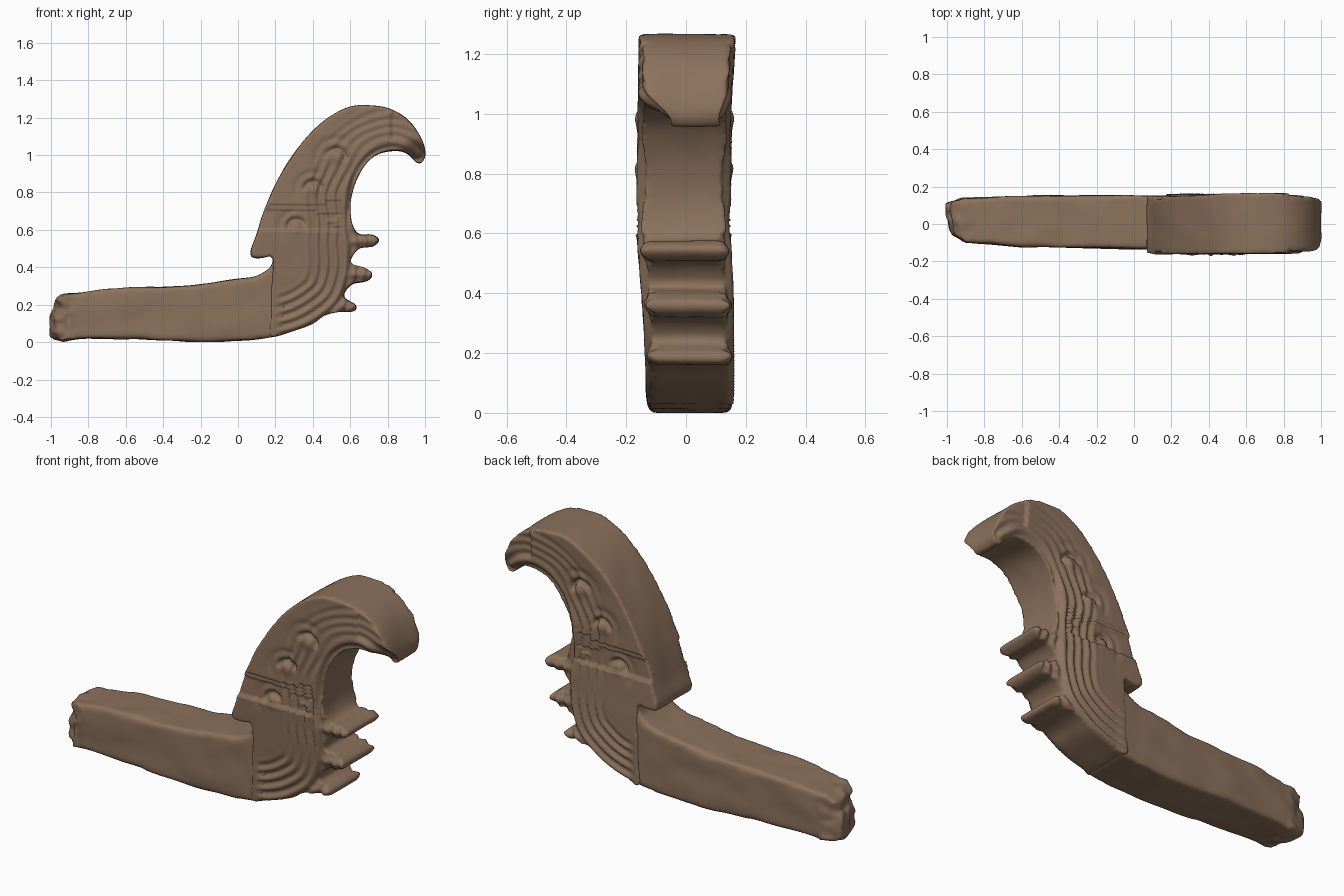
import bpy, bmesh, math
from mathutils import Vector, noise, kdtree

if "Cube" in bpy.data.objects:
    bpy.data.objects.remove(bpy.data.objects["Cube"])

wood = bpy.data.materials.new("brown_wood")
wood.diffuse_color = (0.262, 0.168, 0.108, 1)
wood.use_nodes = True
wood.node_tree.nodes["Principled BSDF"].inputs["Base Color"].default_value = wood.diffuse_color
T = 0.15  # half thickness of the raw slabs


def spline(pts, closed=True, steps=5):
    """Catmull-Rom curve through the points."""
    n, out = len(pts), []
    for i in range(n if closed else n - 1):
        idx = [(i + k) % n if closed else min(max(i + k, 0), n - 1) for k in (-1, 0, 1, 2)]
        a, b, c, d = (Vector(pts[j]) for j in idx)
        for s in range(steps):
            t = s / steps
            out.append(0.5 * (2 * b + (c - a) * t + (2 * a - 5 * b + 4 * c - d) * t * t
                              + (3 * b - a - 3 * c + d) * t ** 3))
    return out


def lerp_table(table, v):
    """Piecewise linear lookup of (key, value) pairs."""
    if v <= table[0][0]:
        return table[0][1]
    for (a, p), (b, q) in zip(table, table[1:]):
        if v <= b:
            return p + (q - p) * (v - a) / (b - a)
    return table[-1][1]


def ramp(a, b, v):
    t = min(max((v - a) / (b - a), 0), 1)
    return t * t * (3 - 2 * t)


def slab(name, outline, voxel, shape):
    """Extrude an XZ outline, remesh it finely, soften it, then shape each vertex."""
    bm = bmesh.new()
    face = bm.faces.new([bm.verts.new((p.x, -T, p.y)) for p in spline(outline)])
    ext = bmesh.ops.extrude_face_region(bm, geom=[face])["geom"]
    bmesh.ops.translate(bm, vec=(0, 2 * T, 0),
                        verts=[g for g in ext if isinstance(g, bmesh.types.BMVert)])
    bmesh.ops.recalc_face_normals(bm, faces=bm.faces)
    me = bpy.data.meshes.new(name)
    bm.to_mesh(me)
    bm.free()
    ob = bpy.data.objects.new(name, me)
    bpy.context.collection.objects.link(ob)
    m = ob.modifiers.new("remesh", 'REMESH')
    m.mode, m.voxel_size = 'VOXEL', voxel
    m = ob.modifiers.new("soften", 'SMOOTH')
    m.factor, m.iterations = 0.5, 7
    dg = bpy.context.evaluated_depsgraph_get()
    me = bpy.data.meshes.new_from_object(ob.evaluated_get(dg))
    ob.modifiers.clear()
    ob.data = me
    me.materials.clear()
    me.materials.append(wood)
    for v in me.vertices:
        v.co = shape(v.co.copy())
    for p in me.polygons:
        p.use_smooth = True
        p.material_index = 0
    return ob


# Beam: long tapering plank with a rough hewn left end
beam_outline = [(-0.96, 0.01), (-0.8, 0.02), (-0.5, 0.015), (-0.2, 0.0), (0, 0.008),
                (0.14, 0.02), (0.21, 0.04), (0.25, 0.12), (0.26, 0.3), (0.24, 0.44),
                (0.19, 0.46), (0.18, 0.41), (0.14, 0.375), (0.08, 0.35), (0, 0.338),
                (-0.1, 0.325), (-0.25, 0.302), (-0.4, 0.295), (-0.65, 0.288), (-0.8, 0.272),
                (-0.94, 0.252), (-0.98, 0.235), (-0.975, 0.19), (-1.0, 0.13), (-1.0, 0.05)]
BEAM_FRONT = [(-1, -0.06), (-0.93, -0.095), (-0.6, -0.122), (0, -0.132), (0.3, -0.128)]
BEAM_BACK = [(-1, 0.115), (-0.9, 0.138), (-0.5, 0.152), (0.3, 0.152)]


def shape_beam(c):
    lo, hi = lerp_table(BEAM_FRONT, c.x), lerp_table(BEAM_BACK, c.x)
    t = c.y / T
    y = (lo + hi) / 2 + t * (hi - lo) / 2
    end = 1 - ramp(-0.96, -0.84, c.x)
    fade = 1 - ramp(0.05, 0.18, c.x)
    wob = noise.noise_vector(Vector((c.x * 6, y * 9, c.z * 9)))
    rough = noise.noise_vector(Vector((c.x * 18, y * 16, c.z * 22)))
    d = wob * 0.006 * fade + rough * 0.016 * end
    # one edge of the broken end slants back
    return Vector((c.x + d.x + end * 0.03 * max(0, -t), y + d.y, max(c.z + d.z, 0)))


slab("beam", beam_outline, 0.014, shape_beam)

# Crest: hooked wave with three leaf points on its inner side
crest_outline = [(0.18, 0.03), (0.3, 0.06), (0.4, 0.1), (0.46, 0.14), (0.53, 0.16),
                 (0.62, 0.165), (0.63, 0.2), (0.565, 0.245), (0.61, 0.31), (0.69, 0.325),
                 (0.72, 0.365), (0.67, 0.4), (0.6, 0.425), (0.645, 0.5), (0.72, 0.51),
                 (0.755, 0.548), (0.71, 0.575), (0.65, 0.575), (0.615, 0.62), (0.6, 0.7),
                 (0.607, 0.78), (0.635, 0.87), (0.69, 0.96), (0.76, 1.01), (0.85, 1.025),
                 (0.91, 1.005), (0.955, 0.96), (0.985, 0.96), (1.003, 1.0), (0.992, 1.06),
                 (0.95, 1.14), (0.89, 1.203), (0.8, 1.25), (0.69, 1.266), (0.6, 1.258),
                 (0.5, 1.212), (0.4, 1.13), (0.3, 1.01), (0.22, 0.88), (0.15, 0.73),
                 (0.1, 0.58), (0.07, 0.5), (0.075, 0.455), (0.13, 0.452), (0.18, 0.46),
                 (0.19, 0.41), (0.18, 0.3), (0.17, 0.1)]
CREST_FRONT = [(0, -0.127), (0.3, -0.14), (0.6, -0.163), (1.25, -0.158)]
CREST_BACK = [(0, 0.16), (0.4, 0.157), (0.6, 0.147), (1.0, 0.15), (1.25, 0.166)]

# Guide line that the carved ribs run parallel to
guide = spline([(0.15, 0.05), (0.3, 0.08), (0.42, 0.14), (0.52, 0.23), (0.565, 0.35),
                (0.575, 0.5), (0.565, 0.65), (0.57, 0.8), (0.62, 0.93), (0.7, 1.03),
                (0.8, 1.07), (0.88, 1.06), (0.96, 1.0)], False, 24)
tree = kdtree.KDTree(len(guide))
for i, p in enumerate(guide):
    tree.insert((p.x, p.y, 0), i)
tree.balance()
HOOKS = [(0.525, 0.985, 0.05, -25), (0.4, 0.815, 0.045, -10), (0.31, 0.615, 0.042, 5)]


def gauss(v, s):
    return math.exp(-(v / s) ** 2)


def relief(x, z):
    """Carved height of the crest's side faces."""
    near, i, d = tree.find((x, z, 0))
    h = 0
    # flowing ribs, fading toward the outer edge and the hook tip
    wave = d + 0.008 * math.sin(z * 22) * ramp(0.4, 0.55, z)
    keep = ramp(0.19, 0.25, x) * (1 - ramp(0.15, 0.23, d)) * (1 - 0.6 * ramp(0.85, 1.05, z))
    h += 0.008 * keep * (math.cos(2 * math.pi * wave / 0.05) - 0.6)
    # leaf points are thinner, with a raised midrib
    if z < 0.6:
        leaf = ramp(0.0, 0.06, x - near.x)
        rib = max(gauss(z - r, 0.022) for r in (0.19, 0.36, 0.54))
        h -= 0.026 * leaf * (1 - 0.75 * rib)
    elif x > near.x or z < near.y:
        h -= 0.014 * ramp(0.0, 0.03, d)  # bevel down to the inner curve
    # crescent hooks, each with a knob and a wide scallop toward the outer edge
    for cx, cz, r, turn in HOOKS:
        dx, dz = x - cx, z - cz
        q = math.hypot(dx, dz)
        a = (math.degrees(math.atan2(dz, dx)) - turn + 90) % 360 - 90
        arc = ramp(0, 35, a) * (1 - ramp(160, 205, a))
        h -= 0.022 * gauss(q - r, 0.012) * arc
        h += 0.010 * gauss(q, r * 0.6)
        big = ramp(60, 95, a) * (1 - ramp(190, 235, a))
        h -= 0.006 * gauss(q - r * 2.1, 0.016) * big
    return h


def shape_crest(c):
    lo, hi = lerp_table(CREST_FRONT, c.z), lerp_table(CREST_BACK, c.z)
    tip = ramp(0.86, 0.95, c.x) * (1 - ramp(0.96, 1.1, c.z))  # pinched beak
    lo += 0.10 * tip
    hi -= 0.025 * tip
    t = c.y / T
    y = (lo + hi) / 2 + t * ((hi - lo) / 2 + relief(c.x, c.z))
    w = noise.noise_vector(Vector((c.x * 6, y * 8, c.z * 6))) * 0.004
    return Vector((c.x + w.x, y + w.y * 0.5, c.z + w.z))


slab("crest", crest_outline, 0.01, shape_crest)
